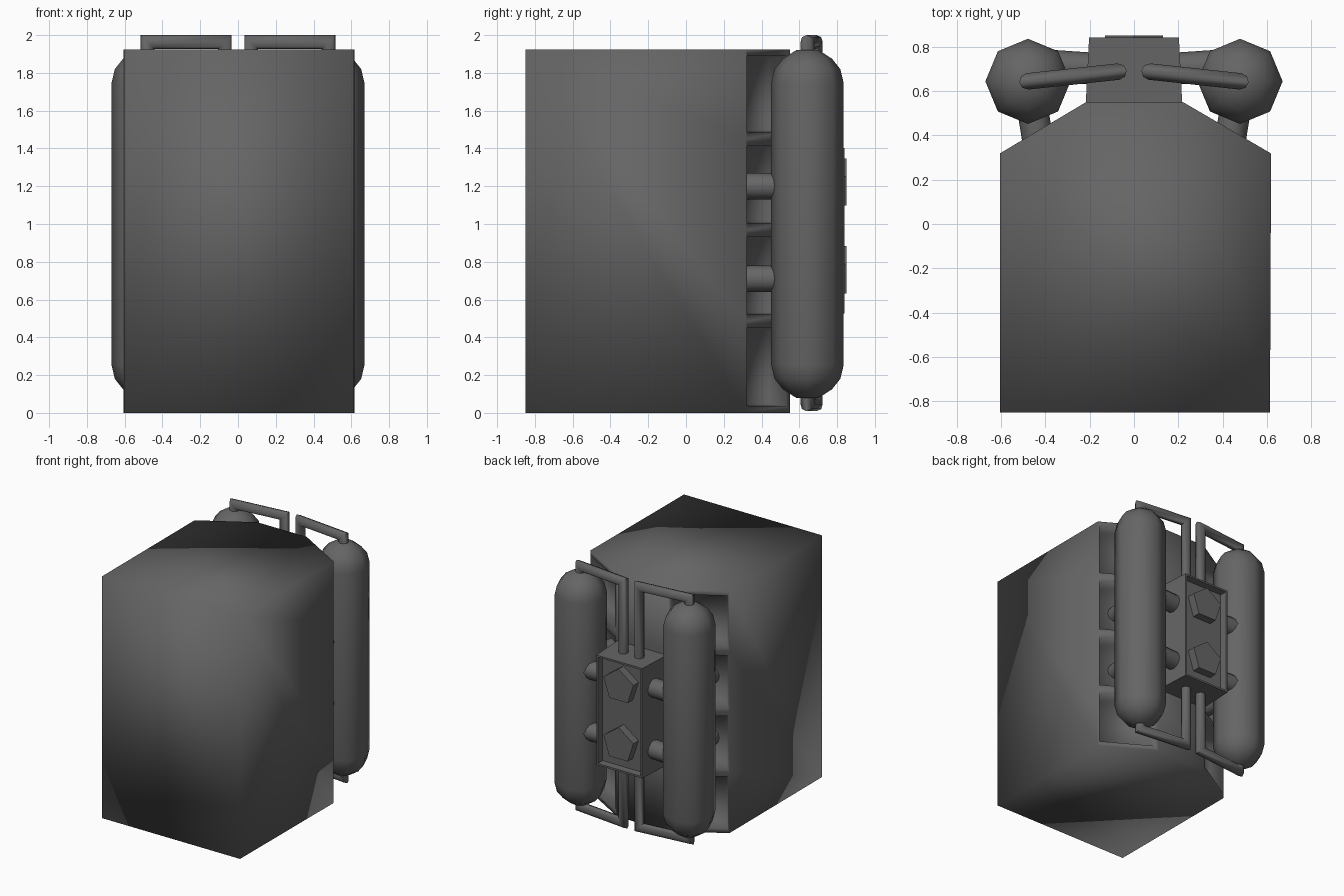
import bpy, bmesh, math
from mathutils import Vector

if "Cube" in bpy.data.objects:
    bpy.data.objects.remove(bpy.data.objects["Cube"])

H = 1.925
TANK = (0.478, 0.643)
dark = bpy.data.materials.new("dark_grey")
dark.diffuse_color = (0.13, 0.13, 0.13, 1)
dark.use_nodes = True
dark.node_tree.nodes["Principled BSDF"].inputs["Base Color"].default_value = dark.diffuse_color


def finish(name, bm, angle=None):
    bmesh.ops.recalc_face_normals(bm, faces=bm.faces)
    me = bpy.data.meshes.new(name)
    bm.to_mesh(me)
    bm.free()
    me.materials.append(dark)
    ob = bpy.data.objects.new(name, me)
    bpy.context.collection.objects.link(ob)
    if angle is not None:
        bpy.ops.object.select_all(action='DESELECT')
        bpy.context.view_layer.objects.active = ob
        ob.select_set(True)
        bpy.ops.object.shade_smooth_by_angle(angle=math.radians(angle))
    return ob


def rod(name, a, b, r, sides=12):
    a, b = Vector(a), Vector(b)
    bm = bmesh.new()
    bmesh.ops.create_cone(bm, cap_ends=True, segments=sides, radius1=r, radius2=r,
                          depth=(b - a).length)
    rot = (b - a).to_track_quat('Z', 'Y')
    for v in bm.verts:
        v.co = rot @ v.co + (a + b) / 2
    return finish(name, bm, 40)


def tank(name, s):
    # capsule: eight-sided lathe with domed ends
    dome = [(0.06, 0.0), (0.13, 0.045), (0.174, 0.10), (0.192, 0.175)]
    prof = [(r, 0.08 + z) for r, z in dome] + [(r, 1.92 - z) for r, z in reversed(dome)]
    bm = bmesh.new()
    rings = [[bm.verts.new((s * TANK[0] + r * math.cos(k * math.pi / 4),
                            TANK[1] + r * math.sin(k * math.pi / 4), z))
              for k in range(8)] for r, z in prof]
    for lo, hi in zip(rings, rings[1:]):
        for k in range(8):
            j = (k + 1) % 8
            bm.faces.new((lo[k], lo[j], hi[j], hi[k]))
    bm.faces.new(rings[0])
    bm.faces.new(rings[-1])
    return finish(name, bm, 60)


def pipe(name, pts, r=0.037, sides=8):
    # mitred round pipe following a right-angled path
    pts = [Vector(p) for p in pts]
    bm = bmesh.new()
    d0 = (pts[1] - pts[0]).normalized()
    side = d0.cross((pts[2] - pts[1]).normalized()).normalized()
    up = side.cross(d0)
    ring = [pts[0] + r * (math.cos(t) * side + math.sin(t) * up)
            for t in [k * 2 * math.pi / sides for k in range(sides)]]
    prev = [bm.verts.new(c) for c in ring]
    bm.faces.new(prev)
    for i in range(1, len(pts)):
        d = (pts[i] - pts[i - 1]).normalized()
        n = d if i == len(pts) - 1 else d + (pts[i + 1] - pts[i]).normalized()
        ring = [c + d * ((pts[i] - c).dot(n) / d.dot(n)) for c in ring]
        cur = [bm.verts.new(c) for c in ring]
        for k in range(sides):
            j = (k + 1) % sides
            bm.faces.new((prev[k], prev[j], cur[j], cur[k]))
        prev = cur
    bm.faces.new(prev)
    return finish(name, bm, 50)


# main body: six-sided block with four pockets in each slanted rear face
bm = bmesh.new()
foot = [(-0.603, -0.85), (0.613, -0.85), (0.618, 0.318), (0.22, 0.55), (-0.215, 0.55), (-0.605, 0.318)]
base = bm.faces.new([bm.verts.new((x, y, 0)) for x, y in foot])
top = bmesh.ops.extrude_face_region(bm, geom=[base])['geom']
bmesh.ops.translate(bm, vec=(0, 0, H), verts=[g for g in top if isinstance(g, bmesh.types.BMVert)])
bmesh.ops.recalc_face_normals(bm, faces=bm.faces)


def slanted():
    return [f for f in bm.faces if f.normal.y > 0.3 and abs(f.normal.x) > 0.3]


for z in (0.485, 0.967, 1.45):
    fs = slanted()
    geom = set(fs)
    for f in fs:
        geom.update(f.edges)
        geom.update(f.verts)
    bmesh.ops.bisect_plane(bm, geom=list(geom), plane_co=(0, 0, z), plane_no=(0, 0, 1))
pockets = slanted()
bmesh.ops.inset_individual(bm, faces=pockets, thickness=0.036, use_even_offset=True)
for v in {v for f in pockets for v in f.verts if abs(v.co.x) > 0.5}:
    v.co += Vector((math.copysign(0.021, v.co.x), -0.0123, 0))
bmesh.ops.inset_individual(bm, faces=pockets, thickness=0.012, depth=-0.1, use_even_offset=True)
body = finish("body", bm)
body.data.polygons.foreach_set("use_smooth", [True] * len(body.data.polygons))

# rear valve box with a recessed panel
bm = bmesh.new()
bmesh.ops.create_cube(bm, size=1)
for v in bm.verts:
    v.co = (v.co.x * (0.405 if v.co.y > 0 else 0.435), 0.69 + v.co.y * 0.3, 0.965 + v.co.z * 0.875)
panel = [f for f in bm.faces if f.normal.y > 0.9]
bmesh.ops.inset_region(bm, faces=panel, thickness=0.02)
bmesh.ops.inset_region(bm, faces=panel, thickness=0.005, depth=-0.055)
finish("valve_box", bm)

# pentagonal knobs on the panel
for i, z in enumerate((0.745, 1.21)):
    bm = bmesh.new()
    ring = [bm.verts.new((0.138 * math.sin(k * 0.4 * math.pi), 0.76,
                          z + 0.138 * math.cos(k * 0.4 * math.pi))) for k in range(5)]
    face = bm.faces.new(ring)
    out = bmesh.ops.extrude_face_region(bm, geom=[face])['geom']
    bmesh.ops.translate(bm, vec=(0, 0.09, 0), verts=[g for g in out if isinstance(g, bmesh.types.BMVert)])
    finish(f"knob_{i}", bm)

# tanks, pipes, and mounting pegs on both sides
for s, side in ((-1, "left"), (1, "right")):
    tank(f"tank_{side}", s)
    for end, z0, z1, zb in (("top", 1.88, 1.963, 1.38), ("bottom", 0.12, 0.046, 0.55)):
        pipe(f"pipe_{end}_{side}", [(s * 0.48, 0.643, z0), (s * 0.48, 0.643, z1),
                                    (s * 0.07, 0.687, z1), (s * 0.07, 0.687, zb)])
    for i, z in enumerate((0.71, 1.2)):
        rod(f"body_peg_{side}_{i}", (s * 0.47, 0.60, z), (s * 0.42, 0.29, z), 0.07)
        rod(f"box_peg_{side}_{i}", (s * 0.15, 0.698, z), (s * 0.40, 0.715, z), 0.072)
